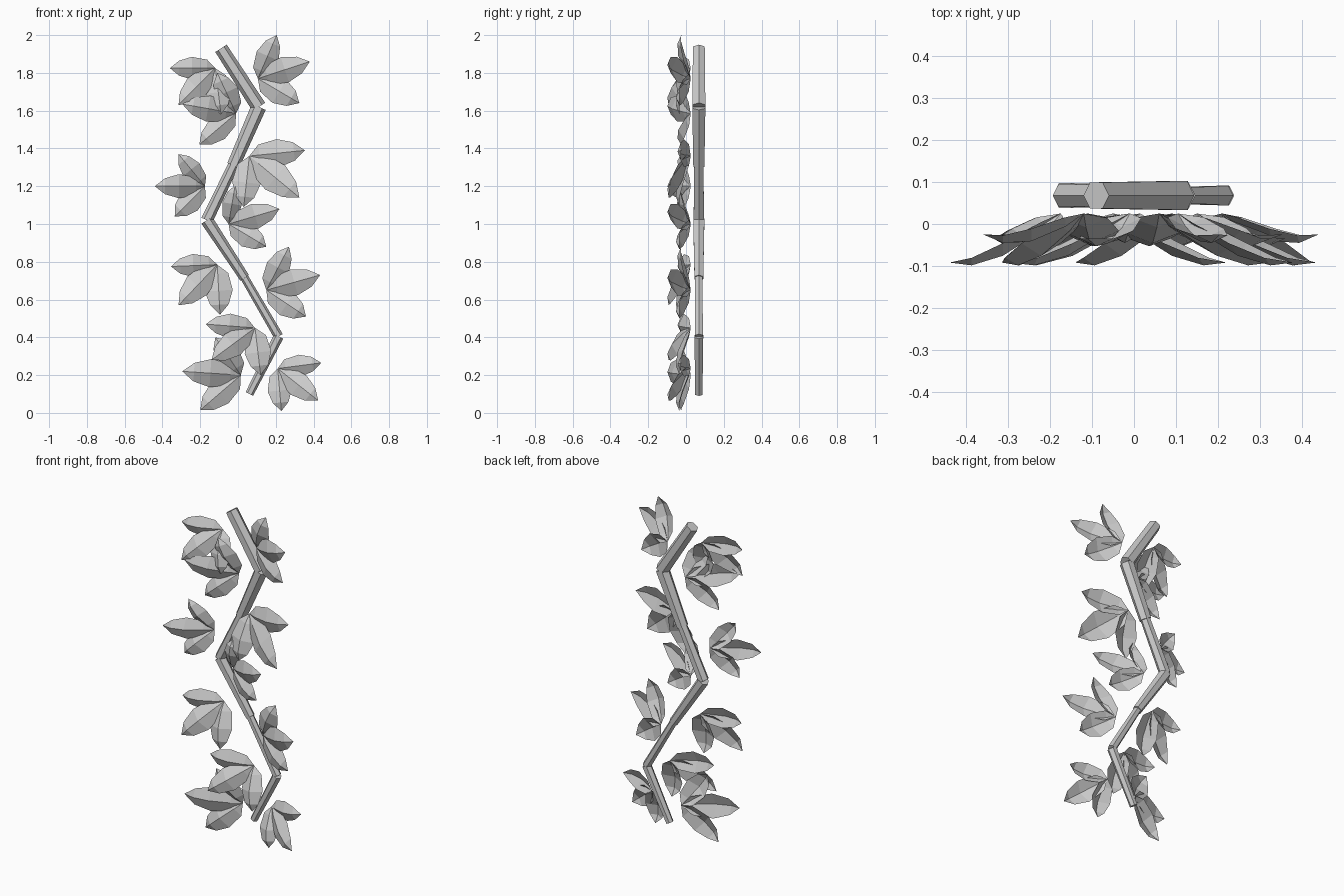
import bpy, bmesh, math
from mathutils import Vector

if "Cube" in bpy.data.objects:
    bpy.data.objects.remove(bpy.data.objects["Cube"])

grey = bpy.data.materials.new("light_grey")
grey.use_nodes = True
grey.diffuse_color = (0.6, 0.6, 0.6, 1)
grey.node_tree.nodes["Principled BSDF"].inputs["Base Color"].default_value = (0.6, 0.6, 0.6, 1)


def finish(bm, name):
    mesh = bpy.data.meshes.new(name)
    bm.to_mesh(mesh)
    bm.free()
    mesh.materials.append(grey)
    obj = bpy.data.objects.new(name, mesh)
    bpy.context.collection.objects.link(obj)


def stem_piece(name, a, b, r1, r2):
    """Tapered six-sided stick between two points."""
    a, b = Vector(a), Vector(b)
    bm = bmesh.new()
    bmesh.ops.create_cone(bm, cap_ends=True, segments=6, radius1=r1, radius2=r2,
                          depth=(b - a).length)
    rot = (b - a).to_track_quat('Z', 'Y').to_matrix()
    for v in bm.verts:
        v.co = rot @ v.co + (a + b) / 2
    finish(bm, name)


def add_leaf(bm, base, tip, half_width):
    """Folded leaf, bowed forward, with a raised midrib and a pointed tip."""
    base, tip = Vector(base), Vector(tip)
    along = tip - base
    side = Vector((-along.z, 0, along.x)).normalized()
    rows = []
    # position along the leaf, width share, forward lift of rib and of edge
    for t, w, lift, bow in ((0.18, 0.75, 0.022, 0.0), (0.52, 1.0, 0.04, 0.01),
                            (0.8, 0.66, 0.03, 0.012)):
        mid = base + along * t
        rib = mid + Vector((0, -lift, 0))
        edge = side * half_width * w
        bend = Vector((0, -bow, 0))
        rows.append([bm.verts.new(p) for p in (mid + edge + bend, rib, mid - edge + bend)])
    start, end = bm.verts.new(base), bm.verts.new(tip)
    for i in (0, 1):
        bm.faces.new((start, rows[0][i], rows[0][i + 1]))
        for low, high in zip(rows, rows[1:]):
            bm.faces.new((low[i], high[i], high[i + 1], low[i + 1]))
        bm.faces.new((rows[-1][i], end, rows[-1][i + 1]))


# Zigzag stem
joints = [(0.06, 0.10), (0.215, 0.405), (0.035, 0.715), (-0.165, 1.02),
          (-0.025, 1.31), (0.11, 1.62), (-0.09, 1.93)]
radii = [(0.022, 0.027), (0.025, 0.022), (0.027, 0.034),
         (0.032, 0.028), (0.034, 0.04), (0.04, 0.036)]
for i, (r1, r2) in enumerate(radii):
    (x1, z1), (x2, z2) = joints[i], joints[i + 1]
    stem_piece(f"stem_{i + 1}", (x1, 0.068, z1), (x2, 0.068, z2), r1, r2)

# Leaf clusters: root, then three leaf tips; the middle one leans forward
clusters = {
    "bottom_right": [(0.21, 0.235), (0.44, 0.265), (0.425, 0.065), (0.23, 0.01)],
    "bottom_left": [(0.015, 0.20), (-0.20, 0.015), (-0.295, 0.22), (-0.12, 0.40)],
    "lower_left": [(0.09, 0.45), (-0.17, 0.47), (-0.14, 0.28), (0.12, 0.20)],
    "middle_left": [(-0.11, 0.785), (-0.355, 0.775), (-0.315, 0.57), (-0.095, 0.52)],
    "middle_right": [(0.15, 0.65), (0.27, 0.88), (0.435, 0.73), (0.36, 0.51)],
    "centre_right": [(-0.05, 1.0), (-0.015, 1.205), (0.22, 1.08), (0.15, 0.88)],
    "upper_middle_right": [(0.06, 1.36), (0.355, 1.39), (0.325, 1.14), (0.03, 1.09)],
    "upper_middle_left": [(-0.175, 1.2), (-0.315, 1.37), (-0.44, 1.2), (-0.335, 1.04)],
    "upper_left": [(-0.01, 1.585), (-0.205, 1.42), (-0.295, 1.635), (-0.11, 1.80)],
    "top_left": [(-0.12, 1.825), (-0.36, 1.825), (-0.315, 1.63), (-0.09, 1.58)],
    "top_right": [(0.105, 1.77), (0.205, 2.0), (0.38, 1.86), (0.325, 1.64)],
}
for name, (root, *tips) in clusters.items():
    bm = bmesh.new()
    for tip, depth, width in zip(tips, (-0.025, -0.092, -0.035), (0.25, 0.24, 0.28)):
        length = math.dist(root, tip)
        add_leaf(bm, (root[0], 0.025, root[1]), (tip[0], depth, tip[1]), width * length)
    finish(bm, f"leaves_{name}")
